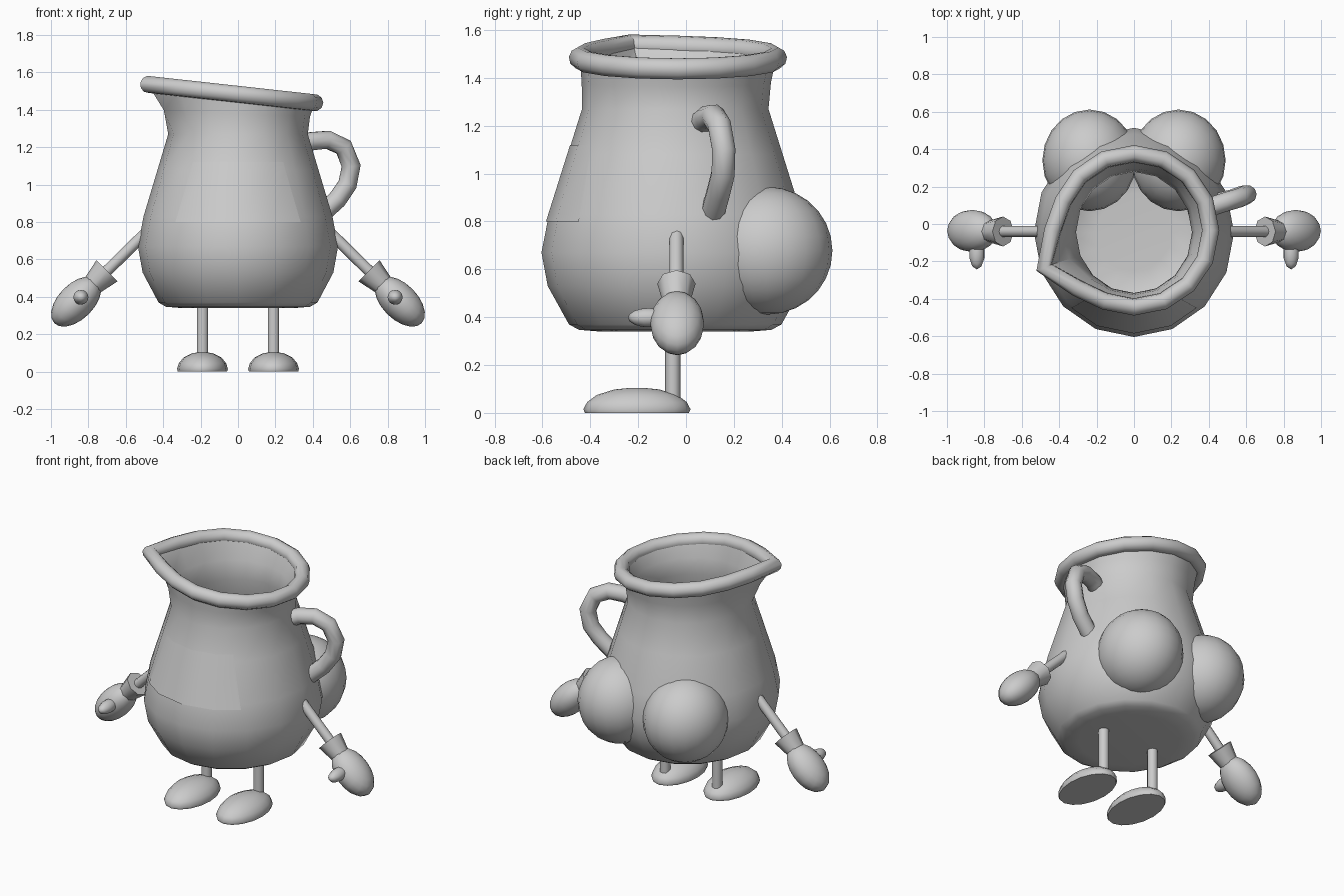
import bpy, bmesh, math
from mathutils import Vector, Matrix

if "Cube" in bpy.data.objects:
    bpy.data.objects.remove(bpy.data.objects["Cube"])

SIDES = 16
CY = -0.045                      # pitcher axis position in y
clay = bpy.data.materials.new("grey_clay")
clay.diffuse_color = (0.6, 0.6, 0.6, 1)
clay.use_nodes = True
clay.node_tree.nodes["Principled BSDF"].inputs["Base Color"].default_value = clay.diffuse_color


def finish(obj, angle=50):
    obj.data.materials.clear()
    obj.data.materials.append(clay)
    bpy.ops.object.select_all(action='DESELECT')
    obj.select_set(True)
    bpy.context.view_layer.objects.active = obj
    bpy.ops.object.shade_smooth_by_angle(angle=math.radians(angle))
    return obj


def mesh_object(name, bm, angle=50):
    bmesh.ops.recalc_face_normals(bm, faces=bm.faces)
    me = bpy.data.meshes.new(name)
    bm.to_mesh(me)
    bm.free()
    obj = bpy.data.objects.new(name, me)
    bpy.context.collection.objects.link(obj)
    return finish(obj, angle)


def loft(bm, rings, closed=True):
    rows = [[bm.verts.new(p) for p in ring] for ring in rings]
    n = len(rows[0])
    for a, b in zip(rows, rows[1:]):
        for i in range(n if closed else n - 1):
            j = (i + 1) % n
            bm.faces.new((a[i], a[j], b[j], b[i]))
    return rows


def tube(name, points, radius, cyclic=False):
    cu = bpy.data.curves.new(name, 'CURVE')
    cu.dimensions = '3D'
    cu.bevel_depth = radius
    cu.bevel_resolution = 3
    cu.use_fill_caps = not cyclic
    sp = cu.splines.new('POLY')
    sp.points.add(len(points) - 1)
    for p, co in zip(sp.points, points):
        p.co = (*co, 1)
    sp.use_cyclic_u = cyclic
    obj = bpy.data.objects.new(name, cu)
    bpy.context.collection.objects.link(obj)
    bpy.ops.object.select_all(action='DESELECT')
    obj.select_set(True)
    bpy.context.view_layer.objects.active = obj
    bpy.ops.object.convert(target='MESH')
    return finish(bpy.context.object)


def ellipsoid(name, center, radii, tilt=0, segs=16, rings=10):
    bm = bmesh.new()
    m = Matrix.Translation(center) @ Matrix.Rotation(tilt, 4, 'Y') @ Matrix.Diagonal((*radii, 1))
    bmesh.ops.create_uvsphere(bm, u_segments=segs, v_segments=rings, radius=1, matrix=m)
    return mesh_object(name, bm, 80)


def cone(name, start, end, r1, r2, segs=10):
    a, b = Vector(start), Vector(end)
    bm = bmesh.new()
    m = Matrix.Translation((a + b) / 2) @ (b - a).to_track_quat('Z', 'Y').to_matrix().to_4x4()
    bmesh.ops.create_cone(bm, cap_ends=True, segments=segs, radius1=r1, radius2=r2,
                          depth=(b - a).length, matrix=m)
    return mesh_object(name, bm)


# Pitcher ring: w blends in the pouring spout and the tilt of the mouth
SPOUT = {8: 0.025, 9: 0.11, 10: 0.025}


def ring(r, z, w=0):
    pts = []
    oval = 1.045 - 0.045 * w
    for i in range(SIDES):
        t = math.tau * i / SIDES
        q = r + w * SPOUT.get(i, 0)
        x = q * math.cos(t)
        pts.append((x, CY * (1 - 0.25 * w) + q * oval * math.sin(t), z - 0.11 * x * w))
    return pts


# Pitcher body: outer wall up to the mouth, then inner wall down to the floor
profile = [(0.30, 0.34), (0.385, 0.347), (0.425, 0.37), (0.51, 0.53), (0.535, 0.67),
           (0.505, 0.83), (0.43, 1.08), (0.373, 1.27), (0.385, 1.38, 0.4), (0.41, 1.48, 1),
           (0.37, 1.48, 1), (0.33, 1.38, 0.4), (0.31, 1.27), (0.37, 1.08), (0.445, 0.83),
           (0.475, 0.67), (0.45, 0.53), (0.36, 0.41), (0.2, 0.4)]
body = bmesh.new()
rows = loft(body, [ring(*p) for p in profile])
body.faces.new(rows[0])
body.faces.new(rows[-1])
mesh_object("pitcher_body", body)

# Rolled rim
tube("rim", ring(0.41, 1.483, 1), 0.046, cyclic=True)

# Thin front panel following the wall
panel = bmesh.new()
strips = []
for r, z, half in ((0.514, 0.80, 41), (0.505, 0.83, 40.5), (0.43, 1.08, 36.5), (0.418, 1.12, 36)):
    strip = []
    for deg in (-half, -22.5, 0, 22.5, half):
        t = math.radians(deg)
        # keep panel corners on the flat sides of the body
        k = 1.006 if abs(deg) <= 22.5 else 1.006 * math.cos(math.pi / SIDES) / math.cos(
            math.radians(abs(deg) - 33.75))
        strip.append((r * k * math.sin(t), CY - r * 1.045 * k * math.cos(t), z))
    strips.append(strip)
loft(panel, strips, closed=False)
mesh_object("front_panel", panel)

# Side handle
tube("handle", [(0.31, 0.05, 1.20), (0.39, 0.085, 1.232), (0.48, 0.115, 1.24),
                (0.565, 0.14, 1.20), (0.605, 0.158, 1.10), (0.585, 0.155, 1.00),
                (0.53, 0.135, 0.92), (0.43, 0.11, 0.83)], 0.051)

# Mirrored parts
for side, s in (("left", -1), ("right", 1)):
    # Round back cheeks
    ellipsoid(side + "_cheek", (s * 0.238, 0.34, 0.678), (0.252, 0.272, 0.267), segs=20, rings=14)
    # Arm, cuff, mitten and thumb
    cone(side + "_arm", (s * 0.46, -0.04, 0.775), (s * 0.75, -0.04, 0.49), 0.03, 0.03)
    cone(side + "_cuff", (s * 0.70, -0.04, 0.54), (s * 0.785, -0.04, 0.455), 0.08, 0.055, 8)
    ellipsoid(side + "_hand", (s * 0.865, -0.037, 0.375), (0.165, 0.113, 0.095), s * math.pi / 4)
    ellipsoid(side + "_thumb", (s * 0.84, -0.155, 0.398), (0.042, 0.088, 0.04), segs=10, rings=8)
    # Leg
    cone(side + "_leg", (s * 0.19, -0.055, 0.03), (s * 0.19, -0.055, 0.36), 0.032, 0.032)
    # Domed foot with a flat sole
    foot = bmesh.new()
    dome = [(0.97, 0), (1, 0.015), (0.93, 0.045), (0.75, 0.075), (0.42, 0.098), (0.1, 0.105)]
    rows = loft(foot, [[(s * 0.19 + 0.136 * k * math.cos(math.tau * i / SIDES),
                         -0.205 + 0.224 * k * math.sin(math.tau * i / SIDES), z)
                        for i in range(SIDES)] for k, z in dome])
    foot.faces.new(rows[0])
    foot.faces.new(rows[-1])
    mesh_object(side + "_foot", foot)
